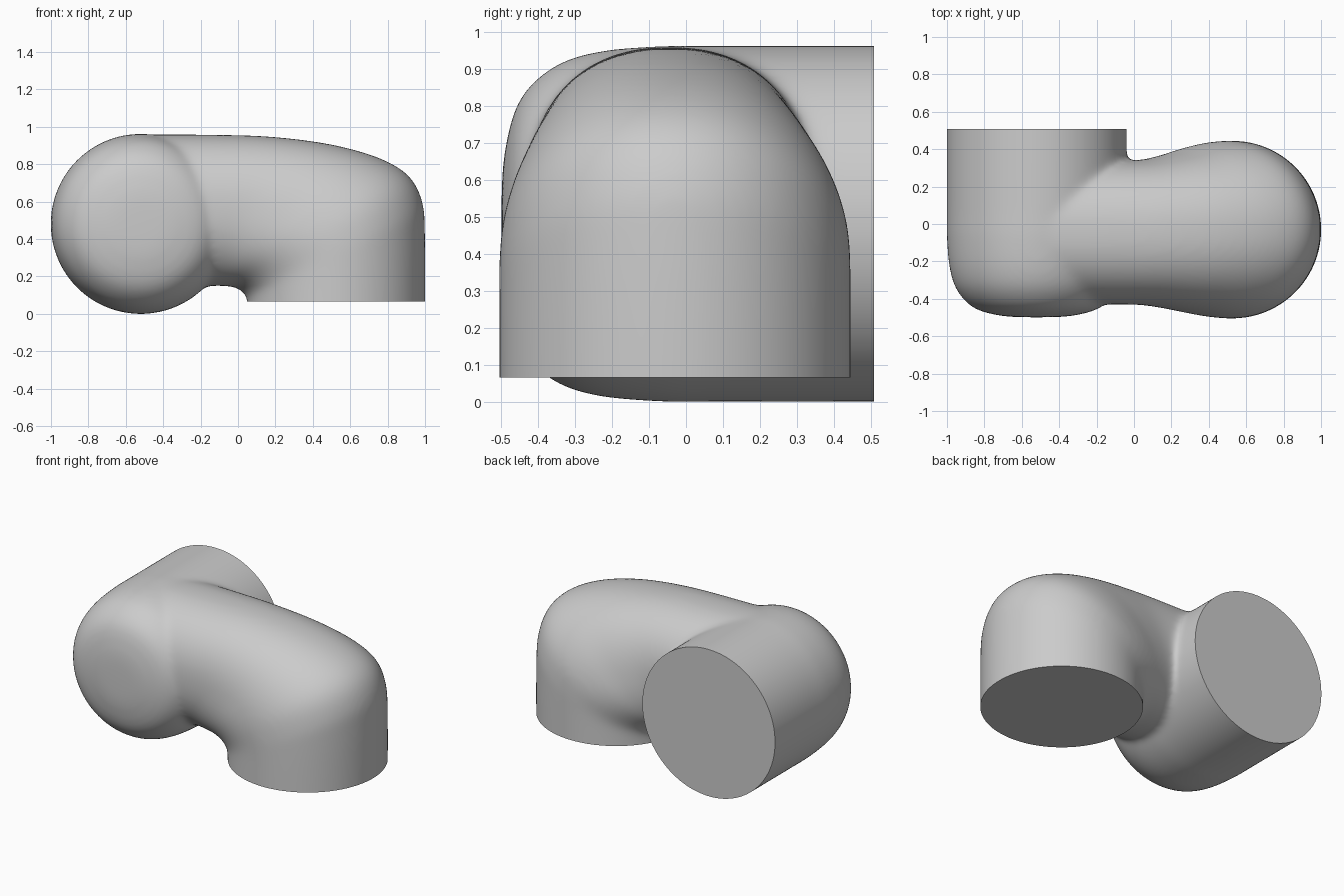
import bpy, bmesh, math
from mathutils import Vector

cube = bpy.data.objects.get("Cube")
if cube:
    bpy.data.objects.remove(cube)

SEG = 96
BACK_Y, FOOT_Z = 0.508, 0.065


def spline(keys, steps):
    """Smooth interpolation through tuples of numbers."""
    keys = [Vector(k) for k in keys]
    out = []
    for i in range(len(keys) - 1):
        a, b = keys[i], keys[i + 1]
        before, after = keys[max(i - 1, 0)], keys[min(i + 2, len(keys) - 1)]
        for s in range(steps):
            t = s / steps
            out.append(a + t / 2 * ((b - before) + t * (2 * before - 5 * a + 4 * b - after
                       + t * (3 * a - before - 3 * b + after))))
    return out + [keys[-1]]


def skin(bm, rings):
    """Join rings of points into a closed tube."""
    loops = [[bm.verts.new(p) for p in ring] for ring in rings]
    for a, b in zip(loops, loops[1:]):
        for i in range(SEG):
            j = (i + 1) % SEG
            bm.faces.new((a[i], a[j], b[j], b[i]))
    bm.faces.new(loops[0])
    bm.faces.new(loops[-1])


angles = [math.tau * i / SEG for i in range(SEG)]
bm = bmesh.new()

# Horizontal barrel with a rounded front: radius, y
barrel = [(0.481, 0.7), (0.481, 0.1), (0.48, -0.08), (0.463, -0.25), (0.42, -0.365),
          (0.33, -0.452), (0.18, -0.492), (0.02, -0.499)]
skin(bm, [[(-0.52 + r * math.cos(a), y, 0.481 + r * math.sin(a)) for a in angles]
          for r, y in spline(barrel, 8)])

# Elbow sections: inner x, inner z, outer x, outer z, half width, centre y, squareness
elbow = [(0.05, -0.15, 1.0, -0.15, 0.475, -0.03, 1),
         (0.05, 0.07, 1.0, 0.40, 0.475, -0.03, 1),
         (0.04, 0.10, 0.985, 0.60, 0.475, -0.03, 1),
         (0.01, 0.13, 0.91, 0.74, 0.47, -0.03, 0.97),
         (-0.03, 0.145, 0.75, 0.835, 0.45, -0.033, 0.94),
         (-0.08, 0.15, 0.5, 0.905, 0.415, -0.04, 0.9),
         (-0.12, 0.15, 0.2, 0.945, 0.388, -0.045, 0.88),
         (-0.2, 0.15, -0.1, 0.957, 0.385, -0.045, 0.88),
         (-0.5, 0.15, -0.5, 0.959, 0.385, -0.045, 0.88)]


def section(key):
    ix, iz, ox, oz, half, cy, square = key
    ring = []
    for a in angles:
        c, s = (math.copysign(abs(v) ** square, v) for v in (math.cos(a), math.sin(a)))
        ring.append(((ix + ox) / 2 + c * (ox - ix) / 2, cy + s * half,
                     (iz + oz) / 2 + c * (oz - iz) / 2))
    return ring


skin(bm, [section(k) for k in spline(elbow, 8)])
bmesh.ops.recalc_face_normals(bm, faces=bm.faces)
mesh = bpy.data.meshes.new("pipe_elbow")
bm.to_mesh(mesh)
bm.free()
pipe = bpy.data.objects.new("pipe_elbow", mesh)
bpy.context.collection.objects.link(pipe)
bpy.context.view_layer.objects.active = pipe
pipe.select_set(True)

# Fuse both tubes and soften the joint
fuse = pipe.modifiers.new("fuse", 'REMESH')
fuse.mode = 'VOXEL'
fuse.voxel_size = 0.014
soften = pipe.modifiers.new("soften", 'SMOOTH')
soften.factor = 0.5
soften.iterations = 30
for name in ("fuse", "soften"):
    bpy.ops.object.modifier_apply(modifier=name)

# Cut both ends flat and cap them
mesh = pipe.data
bm = bmesh.new()
bm.from_mesh(mesh)


def cut_end(co, normal, region):
    faces = [f for f in bm.faces if region(f.calc_center_median())]
    geom = set(faces) | {e for f in faces for e in f.edges} | {v for f in faces for v in f.verts}
    bmesh.ops.bisect_plane(bm, geom=list(geom), plane_co=co, plane_no=normal, dist=1e-5)
    waste = [v for v in bm.verts if region(v.co) and (v.co - co).dot(normal) > 1e-4]
    bmesh.ops.delete(bm, geom=waste, context='VERTS')
    rim = [e for e in bm.edges if e.is_boundary]
    bmesh.ops.holes_fill(bm, edges=rim, sides=0)


cut_end(Vector((0, BACK_Y, 0)), Vector((0, 1, 0)), lambda p: True)
cut_end(Vector((0, 0, FOOT_Z)), Vector((0, 0, -1)), lambda p: p.x > -0.1)
bmesh.ops.recalc_face_normals(bm, faces=bm.faces)
bm.to_mesh(mesh)
bm.free()

# Plain grey finish
grey = bpy.data.materials.new("plain_grey")
grey.use_nodes = True
colour = (0.6, 0.6, 0.6, 1)
grey.diffuse_color = colour
grey.node_tree.nodes["Principled BSDF"].inputs["Base Color"].default_value = colour
mesh.materials.clear()
mesh.materials.append(grey)
bpy.ops.object.shade_smooth_by_angle(angle=math.radians(40))
